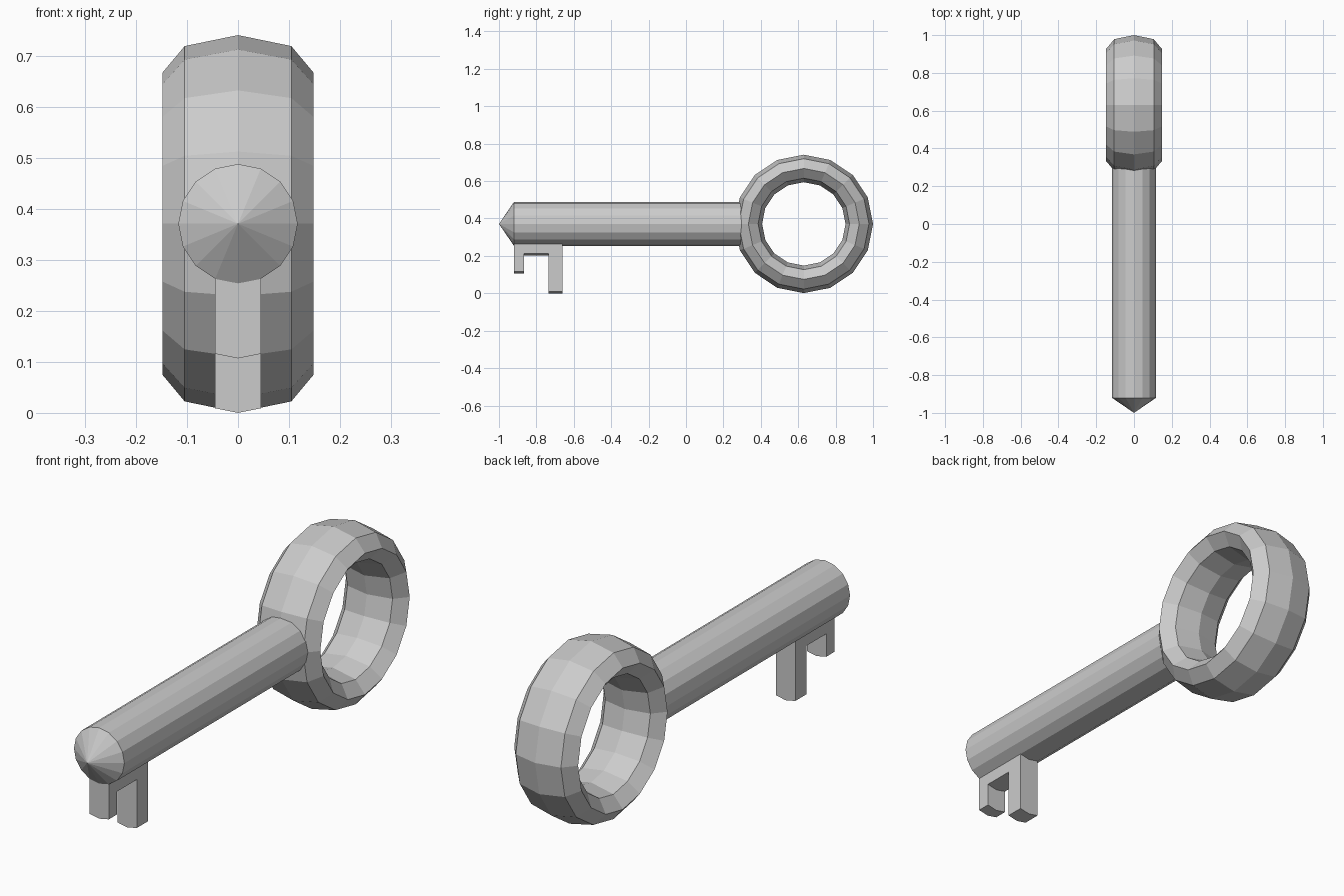
import bpy, bmesh
from math import cos, sin, pi

if "Cube" in bpy.data.objects:
    bpy.data.objects.remove(bpy.data.objects["Cube"])

AXIS_Z = 0.371     # height of the shaft and ring centre
SIDES = 16
R = 0.117


def make_object(name, bm):
    bmesh.ops.recalc_face_normals(bm, faces=bm.faces)
    mesh = bpy.data.meshes.new(name)
    bm.to_mesh(mesh)
    bm.free()
    ob = bpy.data.objects.new(name, mesh)
    bpy.context.collection.objects.link(ob)
    return ob


# Ring handle: low-poly torus stretched along its axis
bpy.ops.mesh.primitive_torus_add(
    major_segments=16, minor_segments=8, major_radius=0.2965, minor_radius=0.0735,
    location=(0, 0.63, AXIS_Z), rotation=(0, pi / 2, 0))
ring = bpy.context.object
ring.name = "ring_handle"
ring.scale.z = 0.148 / 0.0735

# Shaft with pointed tip; the back end is buried in the ring
bm = bmesh.new()


def circle(y):
    return [bm.verts.new((R * cos(2 * pi * i / SIDES), y, AXIS_Z + R * sin(2 * pi * i / SIDES)))
            for i in range(SIDES)]


front, back = circle(-0.92), circle(0.32)
tip = bm.verts.new((0, -1.0, AXIS_Z))
for i in range(SIDES):
    j = (i + 1) % SIDES
    bm.faces.new((front[i], front[j], back[j], back[i]))
    bm.faces.new((front[j], front[i], tip))
bm.faces.new(back)
make_object("shaft", bm)

# Key bit: stepped side outline (y, z) with a shallow V underside
outline = [(-0.92, 0.27), (-0.92, 0.107), (-0.865, 0.107), (-0.865, 0.203),
           (-0.735, 0.203), (-0.735, 0.0), (-0.66, 0.0), (-0.66, 0.27)]
bm = bmesh.new()
slices = [[bm.verts.new((x, y, z + dz)) for y, z in outline]
          for x, dz in ((-0.045, 0.009), (0, 0), (0.045, 0.009))]
for a, b in zip(slices, slices[1:]):
    for i in range(len(outline)):
        j = (i + 1) % len(outline)
        bm.faces.new((a[i], a[j], b[j], b[i]))
bm.faces.new(slices[0])
bm.faces.new(slices[-1])
make_object("key_bit", bm)
